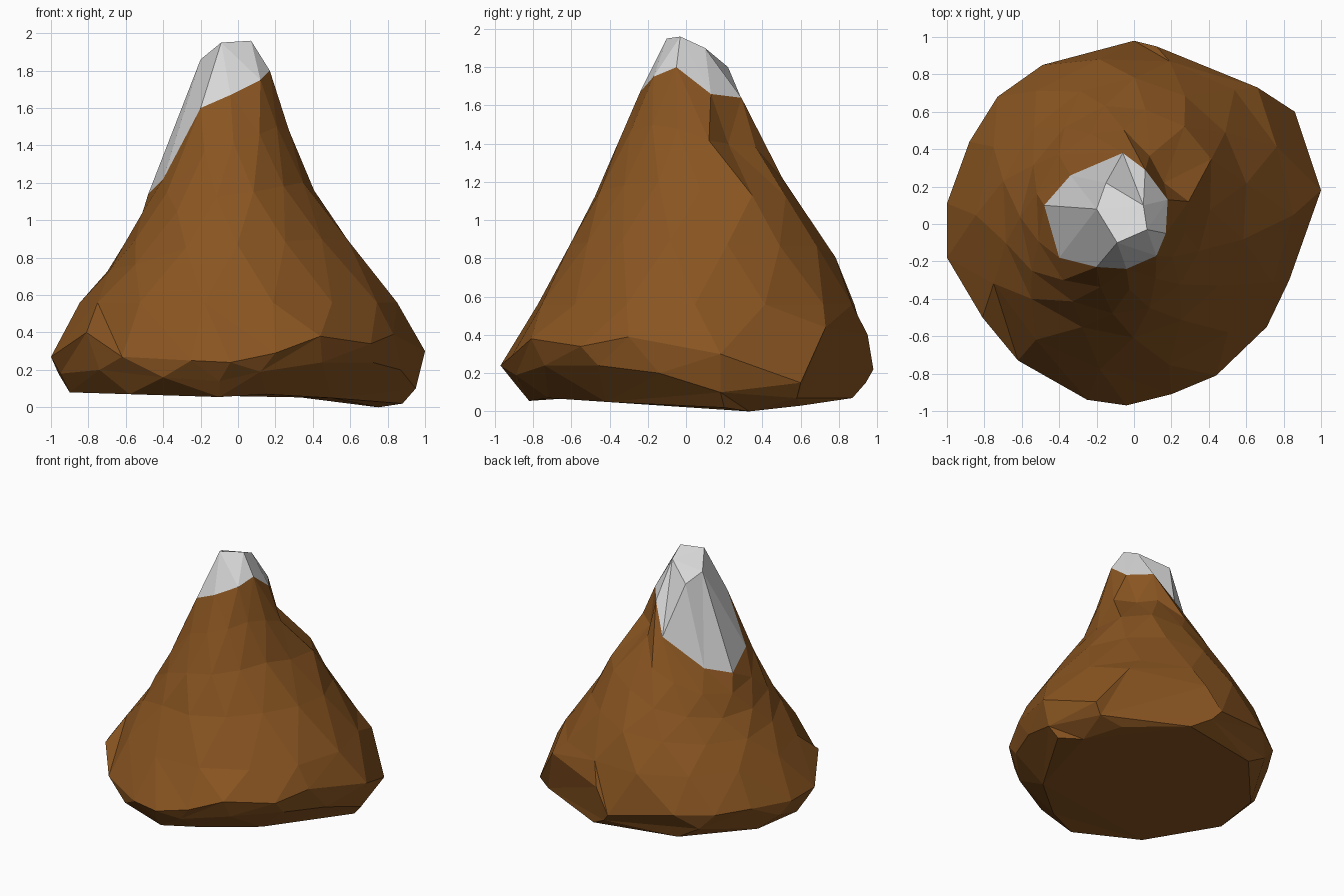
import bpy, bmesh, math, random
from mathutils import Vector

if "Cube" in bpy.data.objects:
    bpy.data.objects.remove(bpy.data.objects["Cube"])

random.seed(7)
AXIS = Vector((-.05, .05, 0))  # all rings are ordered by angle around this line
COLUMNS = 14


def material(name, colour):
    m = bpy.data.materials.new(name)
    m.diffuse_color = (*colour, 1)
    m.use_nodes = True
    m.node_tree.nodes["Principled BSDF"].inputs["Base Color"].default_value = m.diffuse_color
    return m


def angle(p):
    return math.atan2(p[1] - AXIS.y, p[0] - AXIS.x) % math.tau


def lerp_table(table, t):
    """Interpolate rows whose first entry is the key."""
    for lo, hi in zip(table, table[1:]):
        if t <= hi[0]:
            f = max(0, (t - lo[0]) / (hi[0] - lo[0]))
            return [a + (b - a) * f for a, b in zip(lo, hi)]
    return list(table[-1])


# Flat underside outline
bottom = [(.88, .2, .02), (.75, .33, 0), (.62, .60, .03), (.2, .87, .07),
          (-.45, .74, .08), (-.84, .3, .08), (-.9, -.1, .08),
          (-.58, -.60, .07), (-.1, -.82, .055), (.15, -.72, .07), (.5, -.42, .05)]
# Bevel between underside and rim
bevel = [(.95, .18, .1), (.80, .58, .07), (.06, .94, .15), (-.62, .72, .18),
         (-.96, .2, .18), (-.95, -.16, .18), (-.74, -.55, .2), (-.4, -.84, .16),
         (-.1, -.89, .14), (.12, -.89, .19), (.45, -.74, .24), (.72, -.46, .24),
         (.87, -.14, .2)]
# Rim where the slope turns under
rim = [(1, .18, .3), (.86, .6, .15), (.66, .73, .44), (.12, .95, .4), (0, .98, .22),
       (-.49, .85, .3), (-.73, .68, .3), (-.88, .44, .3), (-1, .11, .27),
       (-1, -.18, .27), (-.81, -.5, .4), (-.62, -.73, .27), (-.25, -.94, .25),
       (-.04, -.97, .24), (.2, -.91, .29), (.44, -.81, .38), (.71, -.55, .34),
       (.83, -.3, .39)]
# Slanted snow line, low on the left and high on the right
snow = [(.18, .13, 1.66), (.06, .29, 1.64), (-.06, .38, 1.42), (-.34, .26, 1.2),
        (-.48, .1, 1.14), (-.4, -.18, 1.22), (-.2, -.23, 1.6), (-.04, -.24, 1.67),
        (.12, -.17, 1.75), (.17, -.05, 1.8)]
# Faceted summit
summit = [(.07, -.03, 1.96), (.05, .1, 1.9), (-.15, .22, 1.8),
          (-.2, .08, 1.86), (-.09, -.1, 1.95)]
# Slope profile: height, x range, y range
profile = [(.30, -1.0, 1.0, -.97, .98), (.54, -.86, .87, -.82, .91),
           (.80, -.67, .68, -.65, .79), (1.14, -.49, .42, -.48, .59),
           (1.42, -.38, .30, -.35, .39), (1.80, -.23, .17, -.20, .20)]

snow_heights = sorted((angle(p), p[2]) for p in snow)
snow_heights = ([(snow_heights[-1][0] - math.tau, snow_heights[-1][1])] + snow_heights
                + [(snow_heights[0][0] + math.tau, snow_heights[0][1])])
# Back-right shoulder and the notch above it: centre, reach, outward push
bumps = [((.34, .40, 1.12), .22, .07), ((.27, .33, 1.36), .20, -.11)]


def slope_ring(f, twist):
    """Ring a fraction f of the way from the rim up to the snow line."""
    pts = []
    for k in range(COLUMNS):
        a = math.tau * (k + twist) / COLUMNS
        z = .56 + (lerp_table(snow_heights, a)[1] - .56) * f
        _, x0, x1, y0, y1 = lerp_table(profile, z)
        r = 1 + random.uniform(-.015, .015)
        r -= .13 * f * max(0, math.cos(a - 2.3)) ** 2      # hollow below the snow
        if a > 1.5 * math.pi:                              # flatter front right
            r -= .06 * (1 - f) * abs(math.sin(2 * a))
        p = Vector(((x0 + x1) / 2 + (x1 - x0) / 2 * r * math.cos(a),
                    (y0 + y1) / 2 + (y1 - y0) / 2 * r * math.sin(a), z))
        for centre, reach, push in bumps:
            d = (p - Vector(centre)).length
            p += Vector((.7, .6, 0)) * push * max(0, 1 - (d / reach) ** 2)
        pts.append(p)
    return pts


bm = bmesh.new()


def add_ring(points):
    return [bm.verts.new(p) for p in sorted(points, key=angle)]


def zip_rings(lower, upper, mat):
    """Triangulate between two rings with different point counts."""
    def at(ring, i):
        return angle(ring[i % len(ring)].co) + math.tau * (i // len(ring))
    i = j = 0
    while i < len(lower) or j < len(upper):
        a, b = lower[i % len(lower)], upper[j % len(upper)]
        step_low = j == len(upper) or (i < len(lower) and
                                       at(lower, i + 1) <= at(upper, j + 1))
        if step_low:
            i += 1
            c = lower[i % len(lower)]
        else:
            j += 1
            c = upper[j % len(upper)]
        bm.faces.new((a, c, b)).material_index = mat


# Mountain: rock rings up to the snow line, then the snow cap
layers = [bottom, bevel, rim, slope_ring(0, 0), slope_ring(.28, .5),
          slope_ring(.52, .1), slope_ring(.77, .6), snow, summit]
rings = [add_ring(p) for p in layers]
for n, (low, high) in enumerate(zip(rings, rings[1:])):
    zip_rings(low, high, int(n == len(rings) - 2))
bm.faces.new(rings[0][::-1])
bm.faces.new(rings[-1]).material_index = 1

bmesh.ops.triangulate(bm, faces=[f for f in bm.faces if len(f.verts) > 3])
bmesh.ops.recalc_face_normals(bm, faces=bm.faces[:])

mesh = bpy.data.meshes.new("mountain")
bm.to_mesh(mesh)
bm.free()
mesh.materials.append(material("brown rock", (.25, .09, .015)))
mesh.materials.append(material("snow white", (.68, .68, .68)))
obj = bpy.data.objects.new("mountain", mesh)
bpy.context.collection.objects.link(obj)
